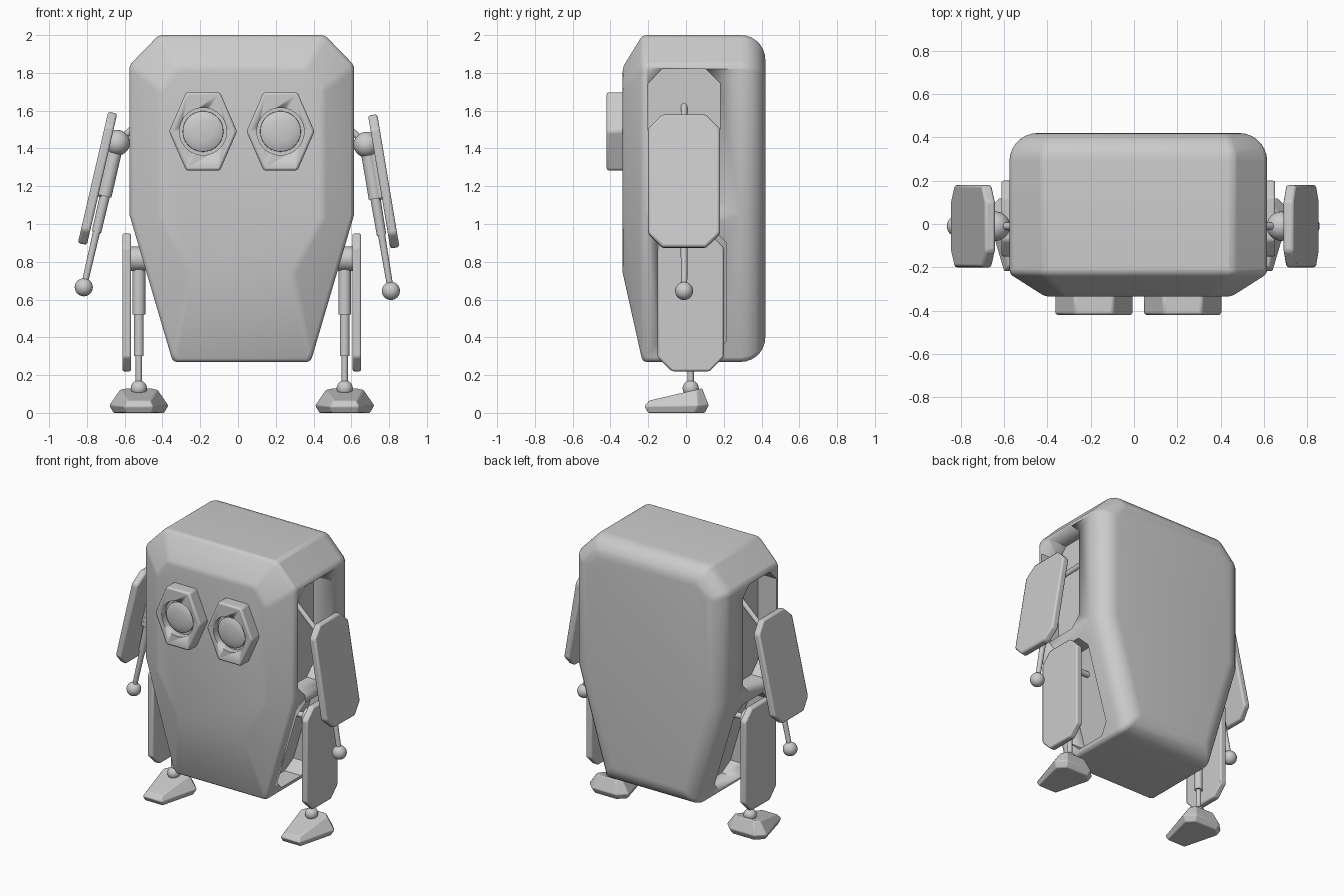
import bpy, bmesh, math
from mathutils import Vector, Matrix

if "Cube" in bpy.data.objects:
    bpy.data.objects.remove(bpy.data.objects["Cube"])

CX = 0.02  # body centre line


def loft(name, rings, bevel=0, segs=2, angle=30, smooth=35):
    """Skin a list of equal-length point rings, capping both ends."""
    bm = bmesh.new()
    vr = [[bm.verts.new(p) for p in r] for r in rings]
    n = len(vr[0])
    for a, b in zip(vr, vr[1:]):
        for i in range(n):
            j = (i + 1) % n
            bm.faces.new((a[i], a[j], b[j], b[i]))
    bm.faces.new(vr[0][::-1])
    bm.faces.new(vr[-1])
    bmesh.ops.recalc_face_normals(bm, faces=bm.faces)
    me = bpy.data.meshes.new(name)
    bm.to_mesh(me)
    bm.free()
    ob = bpy.data.objects.new(name, me)
    bpy.context.collection.objects.link(ob)
    bpy.ops.object.select_all(action='DESELECT')
    ob.select_set(True)
    bpy.context.view_layer.objects.active = ob
    if smooth:
        bpy.ops.object.shade_smooth_by_angle(angle=math.radians(smooth))
    if bevel:
        m = ob.modifiers.new("Bevel", 'BEVEL')
        m.width, m.segments = bevel, segs
        m.limit_method, m.angle_limit = 'ANGLE', math.radians(angle)
    return ob


def rod(name, a, b, profile, n=20):
    """Turned part along a->b; profile is (fraction, radius) pairs."""
    a, b = Vector(a), Vector(b)
    q = (b - a).to_track_quat('Z', 'Y')
    return loft(name, [[a + (b - a) * t + q @ Vector((r * math.cos(k * math.tau / n),
                r * math.sin(k * math.tau / n), 0)) for k in range(n)] for t, r in profile])


def ball(name, c, r):
    bpy.ops.mesh.primitive_uv_sphere_add(segments=24, ring_count=14, radius=r, location=c)
    bpy.context.object.name = name
    bpy.ops.object.shade_smooth()
    return bpy.context.object


def octagon(y0, y1, z0, z1, c):
    return [(y0 + c, z0), (y1 - c, z0), (y1, z0 + c), (y1, z1 - c),
            (y1 - c, z1), (y0 + c, z1), (y0, z1 - c), (y0, z0 + c)]


def inset(pts, d):
    """Offset a clockwise convex (x, z) outline inwards."""
    out, n = [], len(pts)
    for i in range(n):
        p, a, b = (Vector(pts[k % n]) for k in (i, i - 1, i + 1))
        e, f = (p - a).normalized(), (b - p).normalized()
        n1, n2 = Vector((e.y, -e.x)), Vector((f.y, -f.x))
        out.append(p + (n1 + n2) * d / (1 + n1.dot(n2)))
    return out


def cut(ob, cutter):
    m = ob.modifiers.new("Cut", 'BOOLEAN')
    m.operation, m.solver, m.object = 'DIFFERENCE', 'EXACT', cutter
    cutter.hide_render = True
    cutter.hide_viewport = True
    cutter.display_type = 'WIRE'


def full(half):
    return half + [(-x, z) for x, z in reversed(half)]


# body shell: chamfered front, rounded back
outer = full([(.44, 2), (.595, 1.84), (.595, 1.05), (.365, .27)])
front = full([(.34, 1.83), (.43, 1.71), (.43, 1.03), (.27, .74)])
R = 0.13
sections = [(front, -.335), (outer, -.23)]
for k in range(8):
    t = k * math.pi / 14
    sections.append((inset(outer, R * (1 - math.cos(t))), .42 - R + R * math.sin(t)))
body = loft("body", [[(CX + x, y, z) for x, z in s] for s, y in sections], .02, 3, 20, 40)

# side pockets for arms and legs
for s in (1, -1):
    o = octagon(-.2, .18, 1.05, 1.82, .075)
    cut(body, loft("arm_pocket_cutter", [[(CX + s * x, y, z) for y, z in o] for x in (.45, .8)]))
    o = octagon(-.15, .215, .31, .97, .07)
    slope = lambda z, d: .365 + (z - .27) * .295 + d
    cut(body, loft("leg_pocket_cutter",
                   [[(CX + s * slope(z, d), y, z) for y, z in o] for d in (-.13, .15)]))

# eyes
for s in (1, -1):
    ex, ez = CX + s * .205, 1.49
    hexa = [(.18, 0), (.09, .207), (-.09, .207), (-.18, 0), (-.09, -.207), (.09, -.207)]
    rim = loft("eye_rim", [[(ex + x, y, ez + z) for x, z in hexa] for y in (-.32, -.42)], .012)
    cut(rim, rod("eye_hole_cutter", (ex, -.37, ez), (ex, -.47, ez), [(0, .125), (1, .125)], 40))
    rod("eye_lens", (ex, -.34, ez), (ex, -.41, ez),
        [(0, .126), (.45, .126), (.45, .108), (.75, .107), (.88, .09), (.96, .055), (1, .015)], 40)

# arms: built hanging straight, then swung outwards
for s, bx, bz, tilt in ((1, .68, 1.42, 9.5), (-1, -.64, 1.43, 13)):
    Y = -.01
    o = octagon(Y - .19, Y + .19, -.563, .15, .075)
    parts = [
        ball("shoulder_ball", (0, Y, 0), .068),
        ball("hand_ball", (0, Y, -.785), .048),
        rod("arm_rod", (0, Y, 0), (0, Y, -.785),
            [(0, .036), (.37, .036), (.37, .027), (.62, .025), (.62, .019), (1, .016)]),
        loft("arm_panel", [[(s * x, y, z) for y, z in o] for x in (.034, .083)], .012),
    ]
    o = octagon(Y - .03, Y + .03, -.3, .0, .01)
    parts.append(loft("arm_bracket", [[(s * x, y, z) for y, z in o] for x in (.02, .04)]))
    M = Matrix.Translation((bx, 0, bz)) @ Matrix.Rotation(-s * math.radians(tilt), 4, 'Y')
    for p in parts:
        p.matrix_world = M @ Matrix.Translation(p.location)
    rod("shoulder_rod", (bx, Y, bz), (bx - s * .235, Y, bz + .22), [(0, .017), (1, .017)])

# legs and feet
for s in (1, -1):
    lx, Y = CX + s * .545, .025
    o = octagon(-.15, .2, .22, .95, .075)
    loft("leg_panel", [[(CX + s * x, y, z) for y, z in o] for x in (.586, .632)], .01)
    rod("hip_joint", (CX + s * .51, Y, .815), (CX + s * .6, Y, .815), [(0, .065), (1, .065)], 28)
    rod("hip_rod", (CX + s * .37, Y, .815), (CX + s * .53, Y, .815), [(0, .02), (1, .02)])
    rod("leg_rod", (lx, Y, .84), (lx, Y, .13),
        [(0, .034), (.45, .034), (.45, .026), (.76, .026), (.76, .017), (1, .017)])
    ball("ankle_ball", (lx, Y, .13), .043)

    # wedge foot: narrow low toe, wide high heel
    def foot_ring(wf, wr, yf, yr, zf, zr, c):
        half = [(wf, yf, zf), (wr, yr - c, zr - (zr - zf) * c / (yr - yf)), (wr - c, yr, zr)]
        return [(lx + x, y, z) for x, y, z in half] + [(lx - x, y, z) for x, y, z in reversed(half)]
    loft("foot", [foot_ring(.07, .135, -.2, .1, 0, 0, .05),
                  foot_ring(.075, .158, -.22, .12, .035, .04, .06),
                  foot_ring(.06, .1, -.195, .085, .065, .13, .03)], .006, 2, 25)
